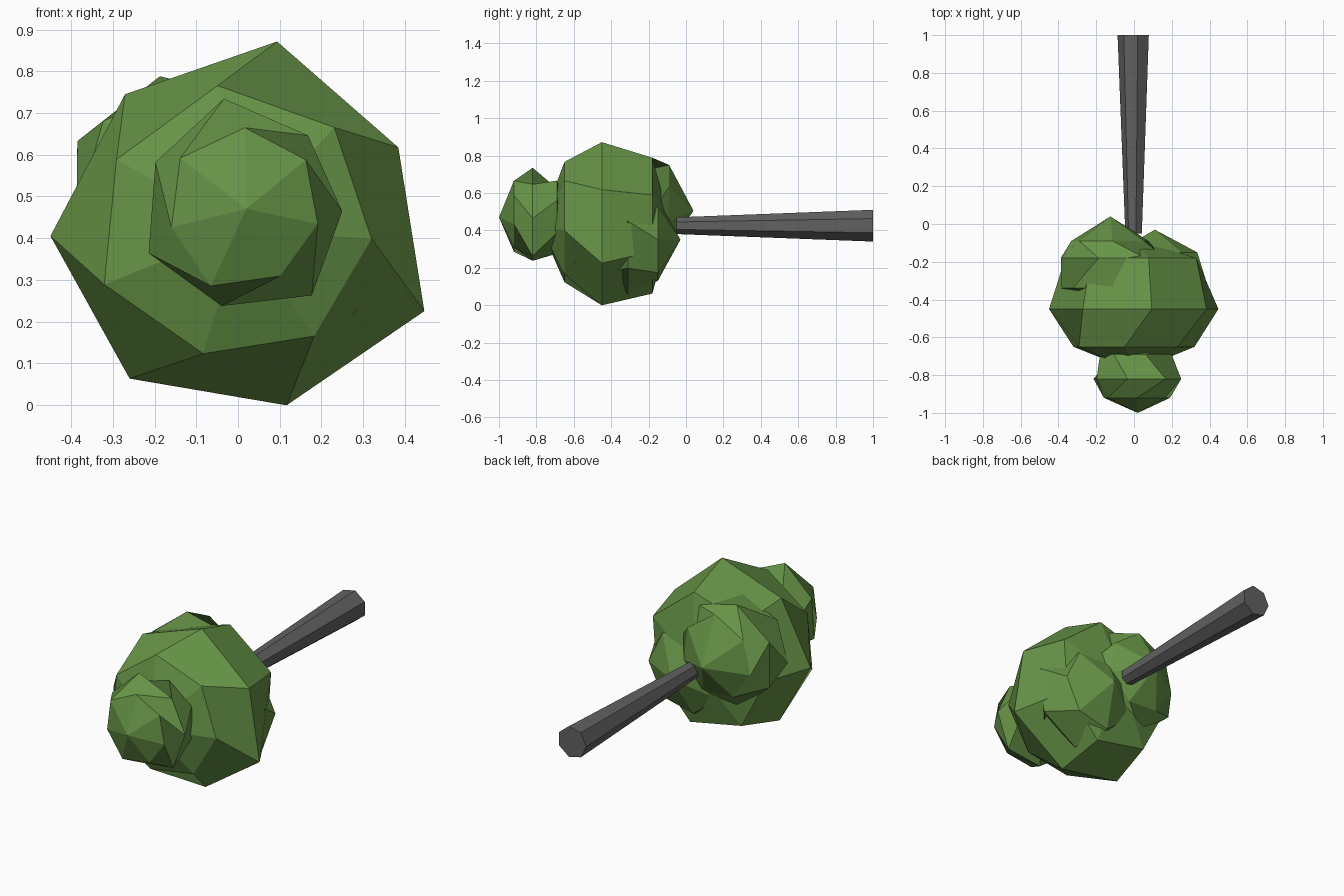
import bpy, bmesh, math

if "Cube" in bpy.data.objects:
    bpy.data.objects.remove(bpy.data.objects["Cube"])

N = 7  # sides of every round part


def material(name, rgb):
    m = bpy.data.materials.new(name)
    m.diffuse_color = (*rgb, 1)
    m.use_nodes = True
    m.node_tree.nodes["Principled BSDF"].inputs["Base Color"].default_value = m.diffuse_color
    return m


def lathe_y(name, cx, cz, rings, mat, tip0=None, tip1=None):
    """Loft 7-sided rings (y, radius or radii, phase in degrees) along y, closed by tips or flat caps."""
    bm = bmesh.new()
    loops = []
    for y, r, ph in rings:
        radii = r if isinstance(r, list) else [r] * N
        loop = []
        for k in range(N):
            a = math.radians(ph) + 2 * math.pi * k / N
            loop.append(bm.verts.new((cx + radii[k] * math.cos(a), y, cz + radii[k] * math.sin(a))))
        loops.append(loop)
    for a, b in zip(loops, loops[1:]):
        for k in range(N):
            j = (k + 1) % N
            bm.faces.new((a[k], a[j], b[j], b[k]))
    for loop, tip in ((loops[0], tip0), (loops[-1], tip1)):
        if tip is None:
            bm.faces.new(loop)
        else:
            v = bm.verts.new((cx, tip, cz))
            for k in range(N):
                bm.faces.new((loop[k], loop[(k + 1) % N], v))
    bmesh.ops.recalc_face_normals(bm, faces=bm.faces)
    me = bpy.data.meshes.new(name)
    bm.to_mesh(me)
    bm.free()
    me.materials.append(mat)
    ob = bpy.data.objects.new(name, me)
    bpy.context.collection.objects.link(ob)
    return ob


green = material("leaf_green", (0.135, 0.295, 0.063))
bark = material("bark_grey", (0.12, 0.12, 0.12))

# tapered trunk lying along +y
lathe_y("trunk", 0, 0.425, [(-0.05, 0.046, 180), (1.0, 0.087, 180)], bark)

# large main crown, slightly uneven at its widest ring
lathe_y("main_crown", 0.006, 0.42,
        [(-0.65, [0.35, 0.342, 0.352, 0.31, 0.31, 0.315, 0.333], 99),
         (-0.45, [0.46, 0.427, 0.456, 0.445, 0.435, 0.482, 0.427], 79),
         (-0.18, [0.375, 0.36, 0.37, 0.37, 0.37, 0.33, 0.365], 79)],
        green, -0.78, -0.08)

# small twisted clump at the crown top
lathe_y("top_clump", 0.02, 0.47,
        [(-0.92, [0.195, 0.2, 0.185, 0.203, 0.18, 0.175, 0.185], 91),
         (-0.82, [0.23, 0.27, 0.245, 0.257, 0.24, 0.26, 0.23], 50),
         (-0.69, 0.2, 78)],
        green, -1.0, -0.62)

# clump beside the trunk, upper left
lathe_y("left_clump", -0.125, 0.505,
        [(-0.34, 0.265, 87), (-0.18, 0.29, 51), (-0.09, [0.245, 0.22, 0.21, 0.21, 0.21, 0.21, 0.22], 87)],
        green, -0.42, 0.04)

# clump beside the trunk, lower right
lathe_y("right_clump", 0.11, 0.35,
        [(-0.595, 0.215, -37), (-0.31, 0.292, 20), (-0.15, 0.225, 0)],
        green, -0.65, -0.03)
